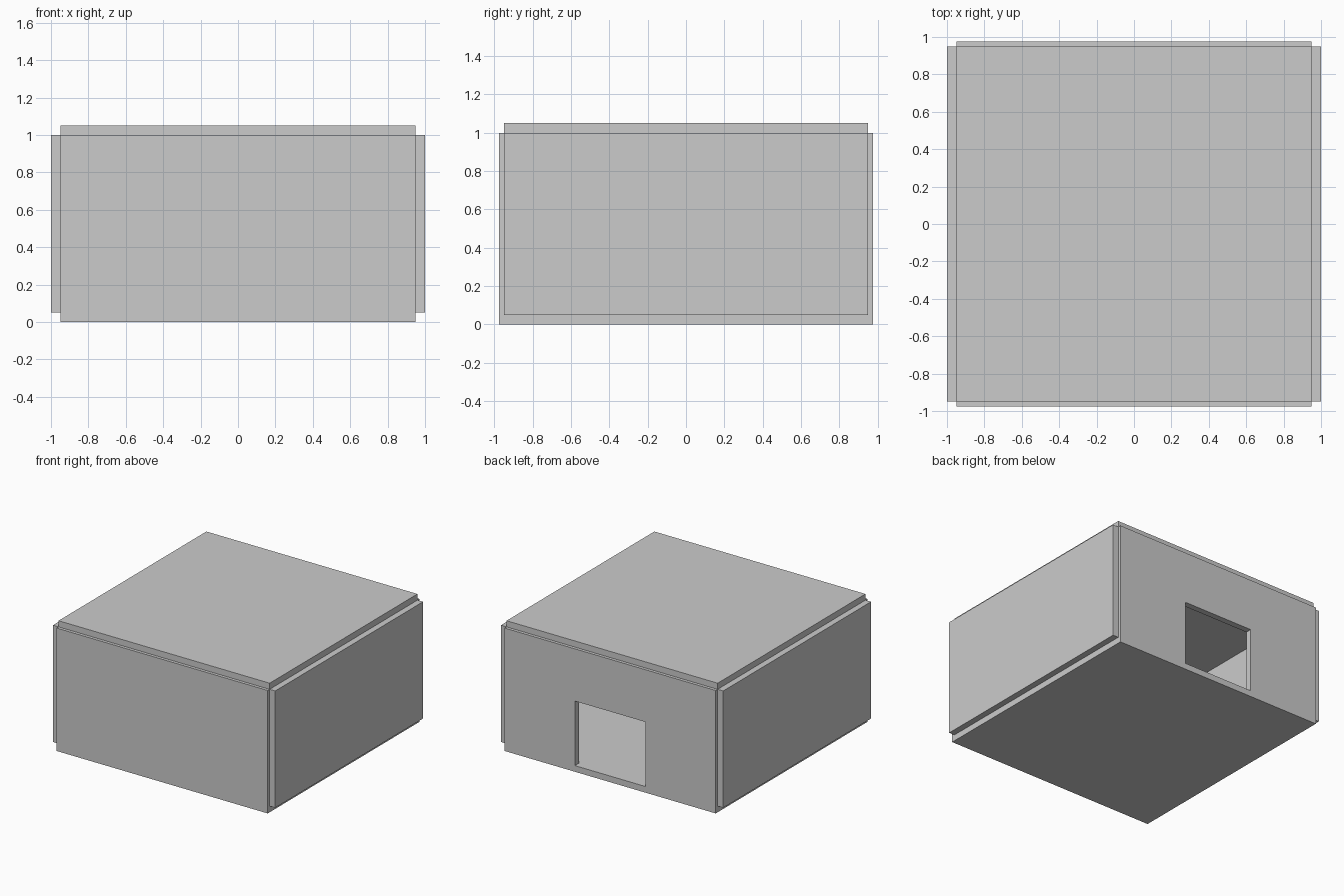
import bpy
from mathutils import Vector

if "Cube" in bpy.data.objects:
    bpy.data.objects.remove(bpy.data.objects["Cube"])

T = 0.05            # panel thickness
HALF = 0.95         # half size of the square panels


def box(name, lo, hi):
    """Axis-aligned box between two opposite corners."""
    lo, hi = Vector(lo), Vector(hi)
    bpy.ops.mesh.primitive_cube_add(size=1, location=(lo + hi) / 2)
    ob = bpy.context.object
    ob.name = name
    ob.scale = hi - lo
    bpy.ops.object.transform_apply(location=False, rotation=False, scale=True)
    return ob


# Floor and roof slabs
box("floor", (-HALF, -0.925, 0), (HALF, 0.925, T))
box("roof", (-HALF, -HALF, 1), (HALF, HALF, 1 + T))

# Side walls, set outside the floor and roof edges
for name, x in (("left_wall", -1), ("right_wall", HALF)):
    box(name, (x, -HALF, T), (x + T, HALF, 1))

# Front and back walls, reaching down to the ground
box("front_wall", (-HALF, -0.975, 0), (HALF, -0.925, 1))
back = box("back_wall", (-HALF, 0.925, 0), (HALF, 0.975, 1))

# Doorway cut through the back wall, level with the floor top
cutter = box("doorway_cutter", (-0.317, 0.8, T), (0.317, 1.1, 0.575))
cutter.hide_render = True
cut = back.modifiers.new("doorway", 'BOOLEAN')
cut.operation = 'DIFFERENCE'
cut.solver = 'EXACT'
cut.object = cutter
bpy.context.view_layer.objects.active = back
bpy.ops.object.modifier_apply(modifier=cut.name)
bpy.data.objects.remove(cutter)
